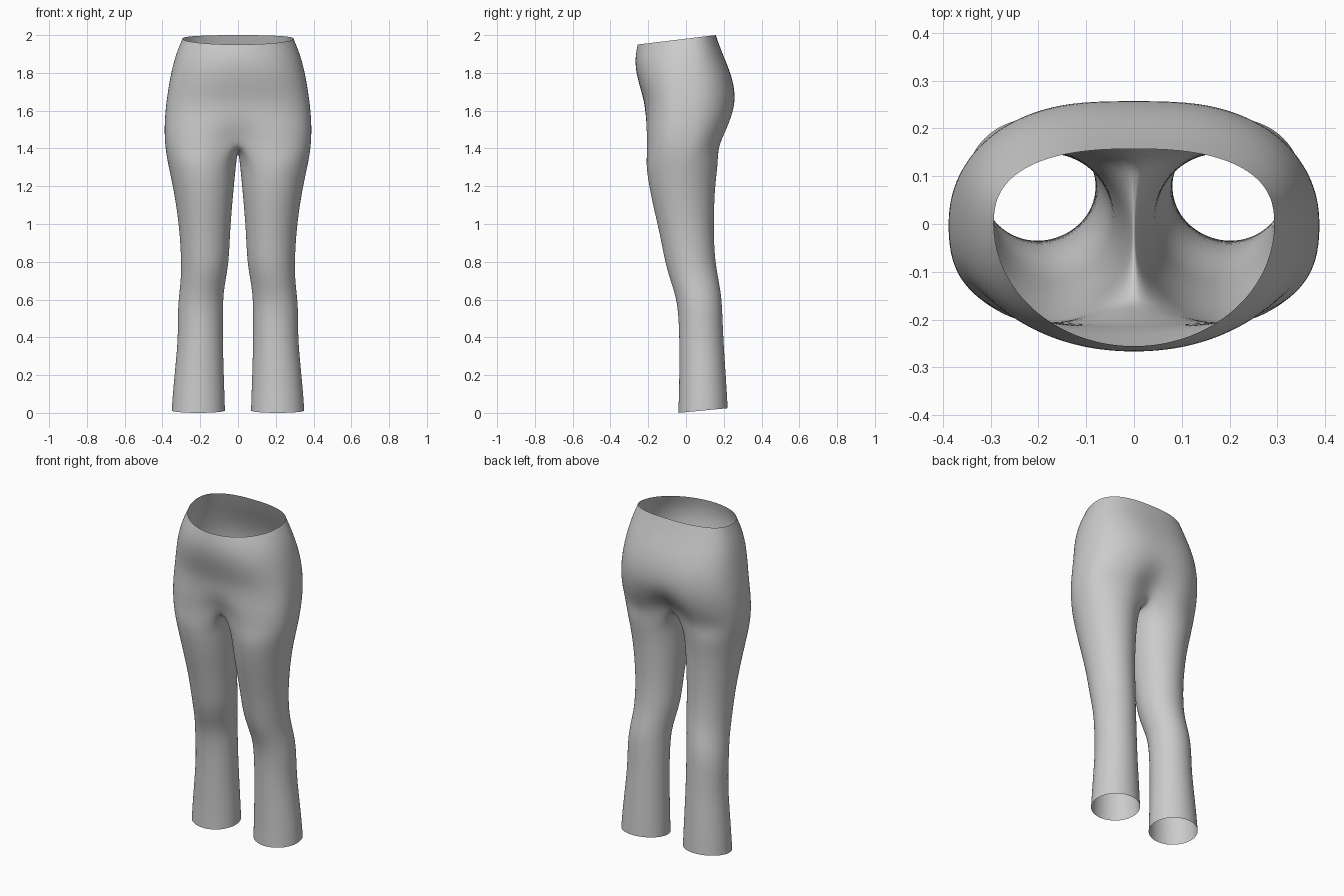
import bpy, bmesh, math

if "Cube" in bpy.data.objects:
    bpy.data.objects.remove(bpy.data.objects["Cube"])

OUT, INN = 18, 8           # outer segments (front seam to back seam), inner-thigh segments
SPREAD = math.radians(37)  # how far the outer part wraps round the leg


def power(v, e):
    return math.copysign(abs(v) ** e, v)


# Leg sections: z front, z back, inner x, outer x, front y, back y
LEG = [
    (0.00, 0.025, 0.068, 0.352, -0.042, 0.222),
    (0.10, 0.11, 0.071, 0.346, -0.038, 0.217),
    (0.25, 0.25, 0.076, 0.332, -0.036, 0.208),
    (0.40, 0.40, 0.080, 0.318, -0.036, 0.198),
    (0.54, 0.54, 0.079, 0.320, -0.042, 0.193),
    (0.63, 0.63, 0.077, 0.312, -0.058, 0.187),
    (0.72, 0.72, 0.062, 0.302, -0.090, 0.170),
    (0.81, 0.81, 0.047, 0.302, -0.114, 0.155),
    (0.95, 0.95, 0.042, 0.309, -0.140, 0.147),
    (1.10, 1.10, 0.030, 0.328, -0.176, 0.150),
    (1.22, 1.22, 0.019, 0.350, -0.200, 0.157),
    (1.32, 1.32, 0.009, 0.372, -0.214, 0.171),
]
# Hip sections: z front, z back, half width, front y, back y,
# seam inset front, seam inset back, seam lift
HIP = [
    (1.40, 1.40, 0.386, -0.221, 0.190, 0.055, 0.055, 0.060),
    (1.49, 1.49, 0.391, -0.221, 0.232, 0.022, 0.035, 0.035),
    (1.57, 1.57, 0.388, -0.217, 0.257, 0.002, 0.015, 0.015),
    (1.65, 1.65, 0.380, -0.222, 0.267, 0.0, 0.006, 0.0),
    (1.73, 1.74, 0.367, -0.246, 0.257, 0.0, 0.003, 0.0),
    (1.81, 1.83, 0.351, -0.267, 0.225, 0.0, 0.0, 0.0),
    (1.885, 1.92, 0.327, -0.270, 0.186, 0.0, 0.0, 0.0),
    (1.95, 2.00, 0.295, -0.257, 0.158, 0.0, 0.0, 0.0),
]


def leg_ring(zf, zb, xi, xo, yf, yb):
    cx, rx, cy, ry = (xi + xo) / 2, (xo - xi) / 2, (yf + yb) / 2, (yb - yf) / 2
    start, end = -math.pi / 2 - SPREAD, math.pi / 2 + SPREAD
    angles = [start + (end - start) * i / OUT for i in range(OUT + 1)]
    gap = 2 * math.pi - (end - start)
    angles += [end + gap * i / INN for i in range(1, INN)]
    pts = []
    for a in angles:
        s = math.sin(a)
        pts.append((cx + rx * math.cos(a), cy + ry * s, zf + (zb - zf) * (s + 1) / 2))
    return pts


def hip_ring(k, zf, zb, w, yf, yb, inf, inb, lift):
    t = k / (len(HIP) - 1)
    pts = []
    for i in range(OUT + 1):
        a = -math.pi / 2 + math.pi * i / OUT
        c, s = max(0, math.cos(a)), math.sin(a)
        p = (2.8 - 0.8 * t) if s < 0 else (2.3 + 0.2 * t)
        x = 0 if i in (0, OUT) else w * c ** (2 / p)
        y = (-yf if s < 0 else yb) * power(s, 2 / p)
        seam = math.exp(-(x / 0.11) ** 2)
        z = zf + (zb - zf) * (y - yf) / (yb - yf) + lift * seam
        y += (inf if s < 0 else -inb) * seam
        pts.append((x, y, z))
    return pts


bm = bmesh.new()
# Leg tube
legs = [[bm.verts.new(p) for p in leg_ring(*r)] for r in LEG]
# Crotch ring: outer hip line closed by a sagging seam on the centre plane
first = hip_ring(0, *HIP[0])
back, front = first[-1], first[0]
for i in range(1, INN):
    t = i / INN
    first.append((0, back[1] + (front[1] - back[1]) * t,
                  back[2] + (front[2] - back[2]) * t - 0.065 * math.sin(math.pi * t) ** 0.8))
legs.append([bm.verts.new(p) for p in first])
n = OUT + INN
for a, b in zip(legs, legs[1:]):
    for i in range(n):
        j = (i + 1) % n
        bm.faces.new((a[i], a[j], b[j], b[i]))
# Hips up to the open waist
hips = [legs[-1][:OUT + 1]]
hips += [[bm.verts.new(p) for p in hip_ring(k, *HIP[k])] for k in range(1, len(HIP))]
for a, b in zip(hips, hips[1:]):
    for i in range(OUT):
        bm.faces.new((a[i], a[i + 1], b[i + 1], b[i]))
bmesh.ops.recalc_face_normals(bm, faces=bm.faces)
outer = max(bm.faces, key=lambda f: f.calc_center_median().x)
if outer.normal.x < 0:
    bmesh.ops.reverse_faces(bm, faces=bm.faces)

mesh = bpy.data.meshes.new("trousers")
bm.to_mesh(mesh)
bm.free()
mesh.shade_smooth()
trousers = bpy.data.objects.new("trousers", mesh)
bpy.context.collection.objects.link(trousers)

# Mirror to the other leg and smooth the cloth
mirror = trousers.modifiers.new("mirror", 'MIRROR')
mirror.use_clip = True
mirror.merge_threshold = 0.0005
sub = trousers.modifiers.new("smooth", 'SUBSURF')
sub.levels = sub.render_levels = 2
